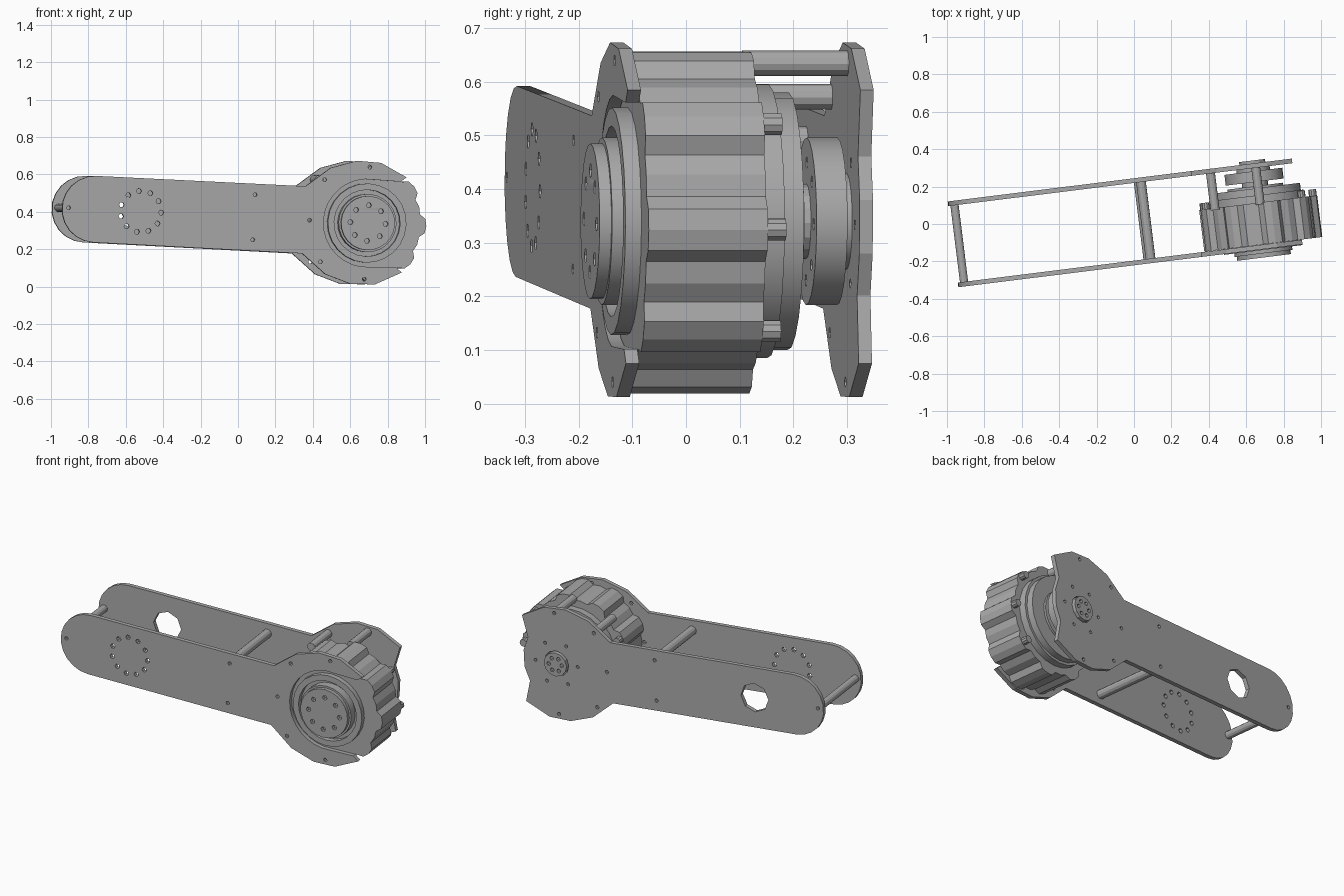
import bpy
from math import sin, cos, pi, radians
from mathutils import Matrix

cube = bpy.data.objects.get("Cube")
if cube:
    bpy.data.objects.remove(cube, do_unlink=True)

grey = bpy.data.materials.new("plain grey")
grey.use_nodes = True
grey.diffuse_color = (0.4, 0.4, 0.4, 1)
grey.node_tree.nodes["Principled BSDF"].inputs["Base Color"].default_value = (0.4, 0.4, 0.4, 1)

# Arm frame: origin on the outer face of the front plate, at the motor axis
frame = (Matrix.Translation((0.69, -0.135, 0.34))
         @ Matrix.Rotation(radians(7.1), 4, 'Z')
         @ Matrix.Rotation(radians(2.9), 4, 'Y'))
stand_up = Matrix.Rotation(pi / 2, 4, 'X')


def arc(r, cx=0, cz=0, start=0, end=360, n=24):
    angles = [radians(start + (end - start) * i / n) for i in range(n + 1)]
    return [(cx + r * cos(a), cz + r * sin(a)) for a in angles]


def circle(r, cx=0, cz=0, n=24):
    return arc(r, cx, cz, n=n)[:-1]


def ring_of_holes(count, ring, r, cx=0, cz=0):
    return [circle(r, x, z, 6) for x, z in circle(ring, cx, cz, count)]


def prism(name, loops, near, far):
    """Extrude closed outlines (inner loops are holes) from depth near to far."""
    curve = bpy.data.curves.new(name, 'CURVE')
    curve.dimensions = '2D'
    curve.fill_mode = 'BOTH'
    curve.extrude = (far - near) / 2
    for loop in loops:
        spline = curve.splines.new('POLY')
        spline.points.add(len(loop) - 1)
        for point, (x, z) in zip(spline.points, loop):
            point.co = (x, z, 0, 1)
        spline.use_cyclic_u = True
    temp = bpy.data.objects.new(name + " outline", curve)
    bpy.context.collection.objects.link(temp)
    graph = bpy.context.evaluated_depsgraph_get()
    mesh = bpy.data.meshes.new_from_object(temp.evaluated_get(graph))
    bpy.data.objects.remove(temp, do_unlink=True)
    bpy.data.curves.remove(curve)
    mesh.transform(frame @ Matrix.Translation((0, (near + far) / 2, 0)) @ stand_up)
    mesh.materials.clear()
    mesh.materials.append(grey)
    obj = bpy.data.objects.new(name, mesh)
    bpy.context.collection.objects.link(obj)
    bpy.ops.object.select_all(action='DESELECT')
    obj.select_set(True)
    bpy.context.view_layer.objects.active = obj
    bpy.ops.object.shade_smooth_by_angle(angle=radians(20))
    return obj


def mirrored(half):
    return half + [(x, -z) for x, z in reversed(half)]


# Side plates: rounded tail, straight arm and wide head
tail = arc(0.178, -1.467, 0, 170, 90, 5)
head = [(-0.34, 0.18), (-0.21, 0.285), (-0.07, 0.33), (0.06, 0.325), (0.2, 0.255)]
bolts = [(-0.61, 0.12), (-0.61, -0.12), (-0.31, 0), (-0.24, 0.22), (-0.24, -0.22),
         (0, 0.3), (0, -0.3), (-1.61, 0)]
bolt_holes = [circle(0.011, x, z, 6) for x, z in bolts]

front_outline = mirrored(tail + head + [(0.17, 0.23)] + arc(0.235, 0, 0, 83, 180, 8))
hub_x = -1.22
prism("front_plate",
      [front_outline] + bolt_holes + ring_of_holes(11, 0.11, 0.014, hub_x), 0, 0.025)

back_outline = mirrored(tail + head + [(0.17, 0.13), (0.2, 0.05)])
prism("back_plate",
      [back_outline, circle(0.085, hub_x, 0, 8), circle(0.075, n=12)]
      + bolt_holes + ring_of_holes(6, 0.13, 0.01), 0.437, 0.462)

# Cross posts between the plates
for name, x, z, near, r in [("tail_post", -1.61, 0, 0.02, 0.022),
                            ("upper_middle_post", -0.61, 0.12, 0.02, 0.026),
                            ("lower_middle_post", -0.61, -0.12, 0.02, 0.026),
                            ("motor_top_post", 0, 0.295, 0.24, 0.024),
                            ("motor_shoulder_post", -0.24, 0.22, 0.24, 0.024)]:
    prism(name, [circle(r, x, z, 12)], near, 0.44)

# Motor body with nine rounded ribs
lobes = 9
body = []
for i in range(lobes):
    for offset, r in ((-12, 0.292), (-7, 0.318), (0, 0.323), (7, 0.318), (12, 0.292), (20, 0.297)):
        a = radians(i * 360 / lobes + offset)
        body.append((r * cos(a), r * sin(a)))
prism("motor_body", [body], 0.026, 0.25)

# Screw ends behind the side ribs
for angle in (0, 40, -40, 160, -160):
    a = radians(angle)
    prism("rib_screw", [circle(0.021, 0.3 * cos(a), 0.3 * sin(a), 10)], 0.24, 0.285)

# Motor front: rim, recessed face and output disc
prism("front_rim", [circle(0.212), circle(0.178)], -0.004, 0.03)
prism("front_disc", [circle(0.156)], -0.022, 0.03)
prism("front_disc_face",
      [circle(0.145)] + ring_of_holes(8, 0.095, 0.014), -0.044, -0.022)

# Motor back: housing, shaft, bearing disc and hub through the back plate
prism("back_housing", [circle(0.255)], 0.245, 0.29)
prism("back_cover", [circle(0.24)], 0.285, 0.328)
prism("back_boss", [circle(0.15)], 0.325, 0.34)
prism("back_shaft", [circle(0.07, n=16)], 0.335, 0.37)
prism("bearing_disc", [circle(0.156)] + ring_of_holes(8, 0.11, 0.012), 0.362, 0.42)
prism("bearing_core", [circle(0.09)], 0.37, 0.44)
prism("back_hub", [circle(0.07, n=12)] + ring_of_holes(6, 0.04, 0.012), 0.42, 0.478)
